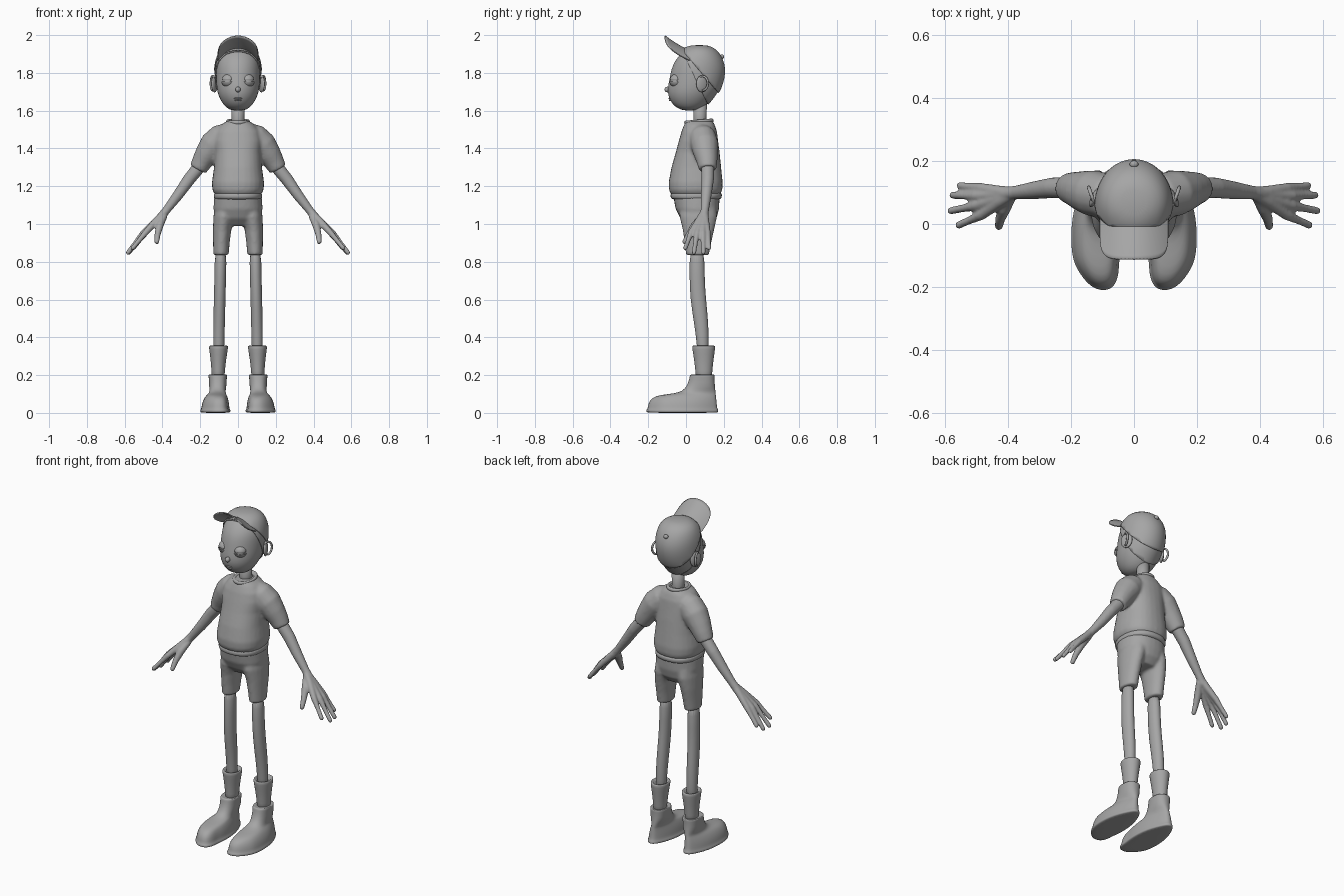
import bpy, bmesh, math
from mathutils import Vector, Matrix

grey = bpy.data.materials.new("plain grey")
grey.diffuse_color = (0.38, 0.38, 0.38, 1)


def finish(name, bm, mirror=False, subsurf=0, thick=0, voxel=0):
    bmesh.ops.recalc_face_normals(bm, faces=bm.faces)
    for f in bm.faces:
        f.smooth = True
    me = bpy.data.meshes.new(name)
    bm.to_mesh(me)
    bm.free()
    me.materials.append(grey)
    ob = bpy.data.objects.new(name, me)
    bpy.context.collection.objects.link(ob)
    if voxel:
        m = ob.modifiers.new("fuse", 'REMESH')
        m.mode, m.voxel_size, m.use_smooth_shade = 'VOXEL', voxel, True
        m = ob.modifiers.new("soften", 'SMOOTH')
        m.factor, m.iterations = 0.5, 6
    if subsurf:
        ob.modifiers.new("subsurf", 'SUBSURF').levels = subsurf
        ob.modifiers["subsurf"].render_levels = subsurf
    if thick:
        ob.modifiers.new("thickness", 'SOLIDIFY').thickness = thick
    if mirror:
        m = ob.modifiers.new("mirror", 'MIRROR')
        m.use_mirror_merge = False
    return ob


def skin(bm, rings):
    """Join vertex rings with quads and close both ends."""
    vs = [[bm.verts.new(p) for p in r] for r in rings]
    n = len(vs[0])
    for a, b in zip(vs, vs[1:]):
        for i in range(n):
            bm.faces.new((a[i], a[(i + 1) % n], b[(i + 1) % n], b[i]))
    bm.faces.new(vs[0])
    bm.faces.new(vs[-1])


def loft(bm, rows, e=2.0, n=28, s=1):
    """Stacked superellipses; each row is z, centre x, half width, y front, y back."""
    rings = []
    for z, cx, hx, y0, y1 in rows:
        ring = []
        for i in range(n):
            t = 2 * math.pi * i / n
            c, d = math.cos(t), math.sin(t)
            px = math.copysign(abs(c) ** (2 / e), c)
            py = math.copysign(abs(d) ** (2 / e), d)
            ring.append(Vector((s * (cx + hx * px), (y0 + y1) / 2 + (y1 - y0) / 2 * py, z)))
        rings.append(ring)
    skin(bm, rings)


def tube(bm, pts, n=16, s=1, rounded=True):
    """Round tube through points of x, y, z, radius."""
    P = [(Vector((s * p[0], p[1], p[2])), p[3]) for p in pts]
    if rounded:
        d = (P[-1][0] - P[-2][0]).normalized()
        q, r = P[-1]
        P += [(q + d * r * 0.6, r * 0.75), (q + d * r * 0.9, r * 0.35)]
    rings = []
    for i, (p, r) in enumerate(P):
        d = (P[min(i + 1, len(P) - 1)][0] - P[max(i - 1, 0)][0]).normalized()
        u = d.cross(Vector((0, 1, 0.01))).normalized()
        v = d.cross(u)
        rings.append([p + r * (u * math.cos(2 * math.pi * k / n) + v * math.sin(2 * math.pi * k / n))
                      for k in range(n)])
    skin(bm, rings)


def ball(bm, loc, size, rot=0):
    m = Matrix.Translation(loc) @ Matrix.Rotation(rot, 4, 'Z') @ Matrix.Diagonal((*size, 1))
    bmesh.ops.create_uvsphere(bm, u_segments=24, v_segments=16, radius=1, matrix=m)


def cut(bm, co, no):
    """Keep only the side the normal points to."""
    bmesh.ops.bisect_plane(bm, geom=bm.verts[:] + bm.edges[:] + bm.faces[:],
                           plane_co=co, plane_no=no, clear_inner=True)


# head, and hair and cap as larger shells of the same form
HEAD = [(1.600, .03, -.01, .05), (1.613, .06, -.048, .085), (1.64, .084, -.078, .12),
        (1.68, .105, -.096, .153), (1.72, .114, -.098, .179), (1.77, .117, -.088, .196),
        (1.82, .117, -.078, .200), (1.86, .112, -.062, .19), (1.90, .097, -.03, .168),
        (1.925, .072, .0, .138), (1.938, .03, .04, .1)]


def head_form(o):
    bm = bmesh.new()
    loft(bm, [(1.77 + (z - 1.77) * (1 + o / .17), 0, h + o, a - o, b + o) for z, h, a, b in HEAD])
    return bm


finish("head", head_form(0), subsurf=1)
bm = head_form(.004)
cut(bm, (0, .035, 1.80), (0, .9, .44))
finish("hair", bm, subsurf=1, thick=.004)
bm = head_form(.010)
cut(bm, (0, .02, 1.872), (0, .72, .62))
finish("cap_crown", bm, subsurf=1, thick=.006)
bm = bmesh.new()
ball(bm, (0, .19, 1.885), (.014, .012, .012))
finish("cap_button", bm)

# arched cap brim sweeping up at the front
bm = bmesh.new()
grid = []
for i in range(29):
    u = math.sin(math.pi / 2 * (i / 14 - 1))
    length = .14 * max(0.02, 1 - abs(u) ** 6) ** (1 / 6)
    col = []
    for j in range(11):
        t = j / 10 * length
        col.append(bm.verts.new((.109 * u, .03 - t, 1.918 - .052 * u * u + .08 * (t / .14) ** 1.3)))
    grid.append(col)
for a, b in zip(grid, grid[1:]):
    for j in range(10):
        bm.faces.new((a[j], b[j], b[j + 1], a[j + 1]))
finish("cap_brim", bm, thick=.006)

# face details
bm = bmesh.new()
ball(bm, (.05, -.05, 1.76), (.032, .032, .032))
finish("eyeball", bm, mirror=True)
for name, side, shift in (("upper_eyelid", 1, .002), ("lower_eyelid", -1, -.006)):
    bm = bmesh.new()
    ball(bm, (.05, -.05, 1.76), (.036, .036, .035))
    cut(bm, (0, 0, 1.76 + shift), (0, 0, side))
    finish(name, bm, mirror=True, thick=.003)
bm = bmesh.new()
ball(bm, (0, -.098, 1.712), (.014, .016, .015))
finish("nose", bm)
bm = bmesh.new()
ball(bm, (0, -.085, 1.665), (.022, .008, .005))
ball(bm, (0, -.083, 1.655), (.018, .008, .005))
finish("lips", bm)
bm = bmesh.new()
ball(bm, (.124, .085, 1.742), (.012, .034, .045), .45)
rim = [Vector((.134 + .010 * math.cos(a), .088 + .028 * math.cos(a), 1.745 + .038 * math.sin(a)))
       for a in [math.pi * (-.5 + k / 10) for k in range(13)]]
tube(bm, [(*p, .006) for p in rim], n=10)
finish("ear", bm, mirror=True)
bm = bmesh.new()
loft(bm, [(1.50, 0, .04, .03, .12), (1.56, 0, .034, .04, .108), (1.66, 0, .036, .04, .112)])
finish("neck", bm)

# shirt body and sleeves fused together
bm = bmesh.new()
loft(bm, [(1.155, 0, .122, -.078, .182), (1.18, 0, .136, -.09, .192), (1.22, 0, .138, -.092, .194),
          (1.30, 0, .127, -.077, .186), (1.38, 0, .122, -.054, .178), (1.44, 0, .128, -.038, .170),
          (1.49, 0, .118, -.024, .164), (1.525, 0, .09, -.01, .152), (1.545, 0, .06, .0, .142)], e=2.3)
for s in (1, -1):
    tube(bm, [(.05, .08, 1.475, .062), (.09, .088, 1.458, .072), (.13, .098, 1.42, .074),
              (.165, .105, 1.37, .064), (.19, .112, 1.33, .055), (.212, .115, 1.29, .047)],
         s=s, rounded=False)
finish("shirt", bm, voxel=.008)
bm = bmesh.new()
loft(bm, [(1.128, 0, .118, -.068, .176), (1.134, 0, .127, -.08, .187), (1.150, 0, .130, -.084, .192),
          (1.163, 0, .127, -.08, .189), (1.168, 0, .118, -.07, .178)], e=2.3)
finish("shirt_hem", bm, subsurf=1)
bm = bmesh.new()
loft(bm, [(-.014, 0, .052, -.066, .066), (-.008, 0, .064, -.079, .079), (.006, 0, .064, -.079, .079),
          (.013, 0, .056, -.07, .07), (.006, 0, .045, -.058, .058), (-.01, 0, .042, -.05, .05)])
bmesh.ops.transform(bm, verts=bm.verts, matrix=Matrix.Translation((0, .068, 1.542))
                    @ Matrix.Rotation(.08, 4, 'X'))
finish("shirt_collar", bm, subsurf=1)

# shorts
bm = bmesh.new()
loft(bm, [(.99, 0, .08, .01, .13), (1.03, 0, .12, -.03, .162), (1.08, 0, .13, -.055, .175),
          (1.15, 0, .126, -.068, .178)], e=2.3)
for s in (1, -1):
    loft(bm, [(.835, .09, .041, .0, .122), (.90, .088, .044, -.008, .134), (.97, .084, .049, -.018, .15),
              (1.04, .074, .056, -.035, .165), (1.09, .068, .055, -.03, .16)], s=s, n=20)
finish("shorts", bm, voxel=.008)

# arm and hand fused together
bm = bmesh.new()
tube(bm, [(.175, .115, 1.34, .036), (.26, .115, 1.235, .033), (.32, .107, 1.15, .028),
          (.375, .1, 1.078, .022), (.41, .095, 1.035, .023)])
for knuckle, tip in (((.487, .028, .957), (.558, -.004, .872)), ((.503, .058, .951), (.583, .042, .848)),
                     ((.503, .089, .951), (.577, .092, .848)), ((.487, .114, .957), (.554, .122, .872))):
    tube(bm, [(.375, .1, 1.075, .017), (.425, .35 * knuckle[1] + .062, 1.023, .020),
              (*knuckle, .0165), (*[(a + b) / 2 for a, b in zip(knuckle, tip)], .0125), (*tip, .012)])
tube(bm, [(.39, .09, 1.045, .018), (.414, .048, .995, .021), (.426, .015, .945, .016), (.43, -.008, .905, .013)])
finish("arm_and_hand", bm, mirror=True, voxel=.005)

# leg, sock and shoe
bm = bmesh.new()
loft(bm, [(.30, .102, .028, .06, .118), (.36, .102, .030, .058, .121), (.48, .100, .031, .042, .119),
          (.60, .097, .031, .022, .106), (.72, .094, .031, .018, .098), (.88, .091, .033, .017, .1)], n=20)
finish("leg", bm, mirror=True, subsurf=1)
bm = bmesh.new()
loft(bm, [(.17, .105, .035, .052, .138), (.22, .105, .035, .05, .139), (.28, .104, .041, .043, .146),
          (.345, .103, .051, .032, .155), (.356, .103, .051, .032, .155), (.357, .103, .04, .045, .14),
          (.335, .103, .032, .055, .13)], n=24)
finish("sock", bm, mirror=True, subsurf=1)
bm = bmesh.new()
loft(bm, [(.0, .12, .074, -.2, .165), (.004, .12, .081, -.211, .172), (.016, .12, .081, -.211, .172),
          (.022, .12, .075, -.203, .166), (.05, .119, .073, -.2, .163), (.08, .116, .063, -.182, .16),
          (.095, .113, .054, -.14, .158), (.103, .11, .049, -.06, .157), (.115, .108, .047, -.02, .156),
          (.14, .107, .046, .004, .153), (.18, .107, .047, .018, .151), (.2, .107, .050, .02, .153),
          (.204, .107, .046, .025, .149), (.198, .107, .036, .045, .138)], e=2.3, n=36)
for v in bm.verts:  # narrow the heel and turn the toe inward
    if v.co.z < .12:
        k = min(1, max(0, (v.co.y + .06) / .2))
        v.co.x = .112 + (v.co.x - .112) * (1 - .3 * k * k) + .25 * min(0, v.co.y + .12)
finish("shoe", bm, mirror=True, subsurf=1)
